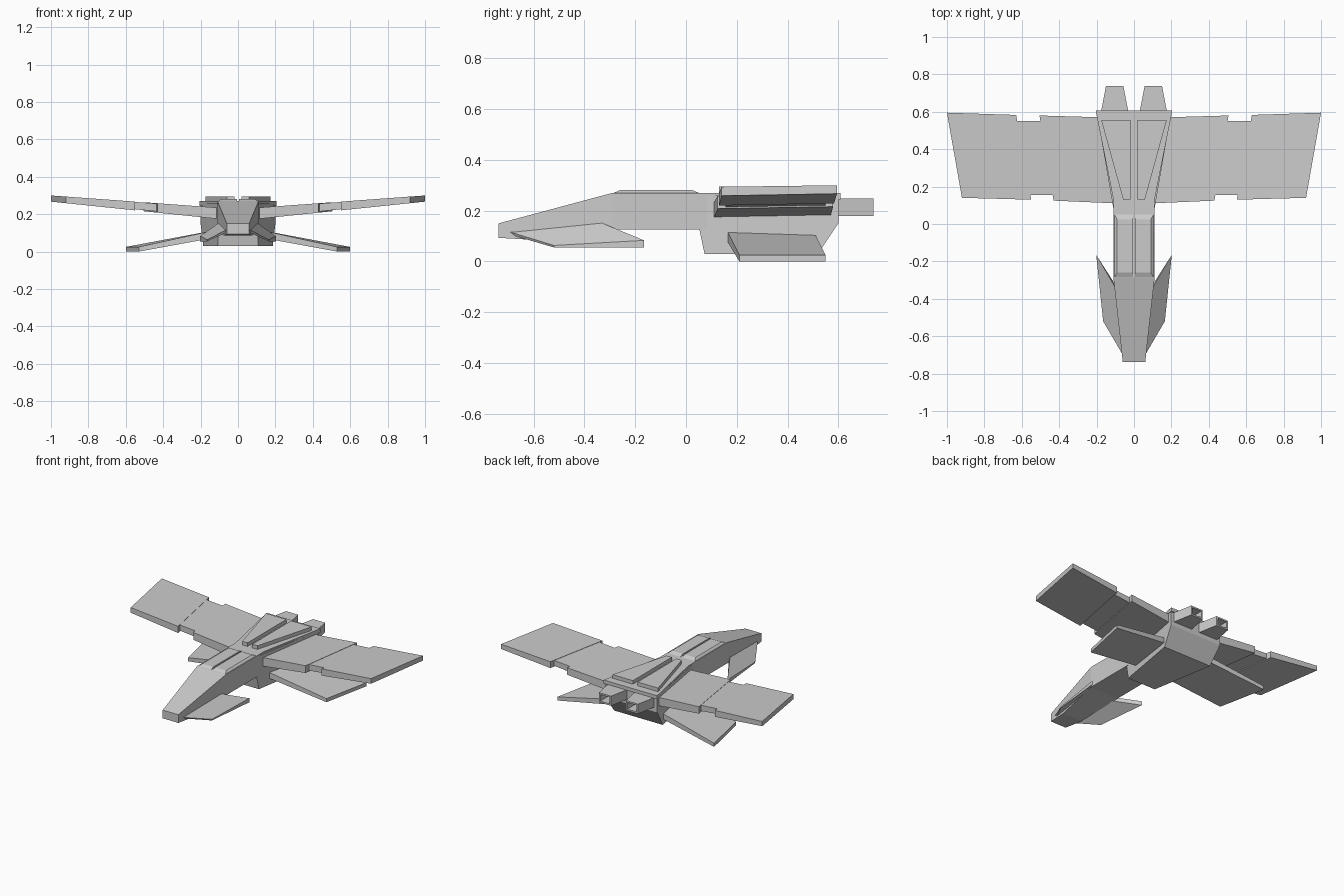
import bpy, bmesh


def solid(name, loop_a, loop_b, mirror=False, recess=0.0):
    """Join two matching point loops into a closed solid."""
    bm = bmesh.new()
    a = [bm.verts.new(p) for p in loop_a]
    b = [bm.verts.new(p) for p in loop_b]
    n = len(a)
    bm.faces.new(a)
    bm.faces.new(b[::-1])
    for i in range(n):
        j = (i + 1) % n
        bm.faces.new((a[i], b[i], b[j], a[j]))
    bmesh.ops.recalc_face_normals(bm, faces=bm.faces)
    if recess:
        # hollow out the rearmost face
        rear = max(bm.faces, key=lambda f: f.calc_center_median().y)
        bmesh.ops.inset_region(bm, faces=[rear], thickness=0.015)
        new = bmesh.ops.extrude_discrete_faces(bm, faces=[rear])["faces"][0]
        bmesh.ops.translate(bm, verts=new.verts, vec=(0, -recess, 0))
    me = bpy.data.meshes.new(name)
    bm.to_mesh(me)
    bm.free()
    ob = bpy.data.objects.new(name, me)
    bpy.context.collection.objects.link(ob)
    if mirror:
        ob.modifiers.new("mirror", 'MIRROR')
    return ob


def hull(name, profile, width):
    """Side profile (y, z) spread to a half width that depends on y."""
    return solid(name, [(width(y), y, z) for y, z in profile],
                 [(-width(y), y, z) for y, z in profile])


def plate(name, plan, top, bottom, mirror=True):
    """Plan outline (x, y) with top and bottom heights depending on x."""
    return solid(name, [(x, y, top(x)) for x, y in plan],
                 [(x, y, bottom(x)) for x, y in plan], mirror)


# Nose, mid fuselage and rear body
hull("nose", [(-0.738, 0.093), (-0.738, 0.15), (-0.29, 0.27), (-0.29, 0.125), (-0.6, 0.085)],
     lambda y: 0.06 + 0.05 * (y + 0.738) / 0.448)
hull("fuselage", [(-0.29, 0.125), (-0.29, 0.27), (0.15, 0.27), (0.15, 0.125)],
     lambda y: 0.11)
hull("rear_body", [(0.053, 0.125), (0.073, 0.03), (0.52, 0.03), (0.6, 0.15),
                   (0.6, 0.26), (0.053, 0.26)],
     lambda y: 0.105 + 0.095 * (y - 0.053) / 0.547)
hull("top_deck", [(0.13, 0.245), (0.13, 0.27), (0.608, 0.27), (0.608, 0.245)],
     lambda y: 0.11 + 0.095 * (y - 0.13) / 0.478)

# Raised canopy strips and rear deck panels
solid("canopy_strip",
      [(0.006, -0.29, 0.268), (0.107, -0.29, 0.268), (0.107, 0.055, 0.268), (0.006, 0.055, 0.268)],
      [(0.006, -0.26, 0.281), (0.09, -0.26, 0.281), (0.09, 0.025, 0.281), (0.006, 0.025, 0.281)],
      mirror=True)
plate("deck_panel", [(0.018, 0.13), (0.058, 0.13), (0.175, 0.555), (0.018, 0.555)],
      lambda x: 0.295, lambda x: 0.265)


# Main wings: inner panel, recessed hinge strip, outer panel
def wing_top(x):
    return 0.235 + 0.065 * (x - 0.11) / 0.89


def wing_bottom(x):
    return 0.175 + 0.092 * (x - 0.11) / 0.89


plate("wing_inner", [(0.09, 0.11), (0.43, 0.125), (0.505, 0.58), (0.09, 0.568)],
      wing_top, wing_bottom)
plate("wing_hinge", [(0.42, 0.155), (0.56, 0.155), (0.63, 0.55), (0.49, 0.55)],
      lambda x: wing_top(x) - 0.002, lambda x: wing_bottom(x) + 0.006)
plate("wing_outer", [(0.55, 0.13), (0.92, 0.14), (1.0, 0.595), (0.63, 0.583)],
      wing_top, wing_bottom)

# Lower rear fins drooping to the ground
solid("lower_fin",
      [(0.12, 0.165, 0.115), (0.53, 0.21, 0.025), (0.6, 0.55, 0.025), (0.12, 0.505, 0.115)],
      [(0.12, 0.165, 0.075), (0.53, 0.21, 0.0), (0.6, 0.55, 0.0), (0.12, 0.505, 0.075)],
      mirror=True)

# Swept fins beside the nose
solid("nose_fin",
      [(0.06, -0.70, 0.118), (0.165, -0.52, 0.063), (0.202, -0.165, 0.083), (0.1, -0.34, 0.155)],
      [(0.055, -0.69, 0.105), (0.165, -0.52, 0.055), (0.202, -0.165, 0.055), (0.09, -0.34, 0.125)],
      mirror=True)

# Tapered engine nozzles with open ends
solid("engine_nozzle",
      [(0.028, 0.59, 0.18), (0.178, 0.59, 0.18), (0.178, 0.59, 0.247), (0.028, 0.59, 0.247)],
      [(0.057, 0.738, 0.18), (0.15, 0.738, 0.18), (0.15, 0.738, 0.247), (0.057, 0.738, 0.247)],
      mirror=True, recess=0.1)
